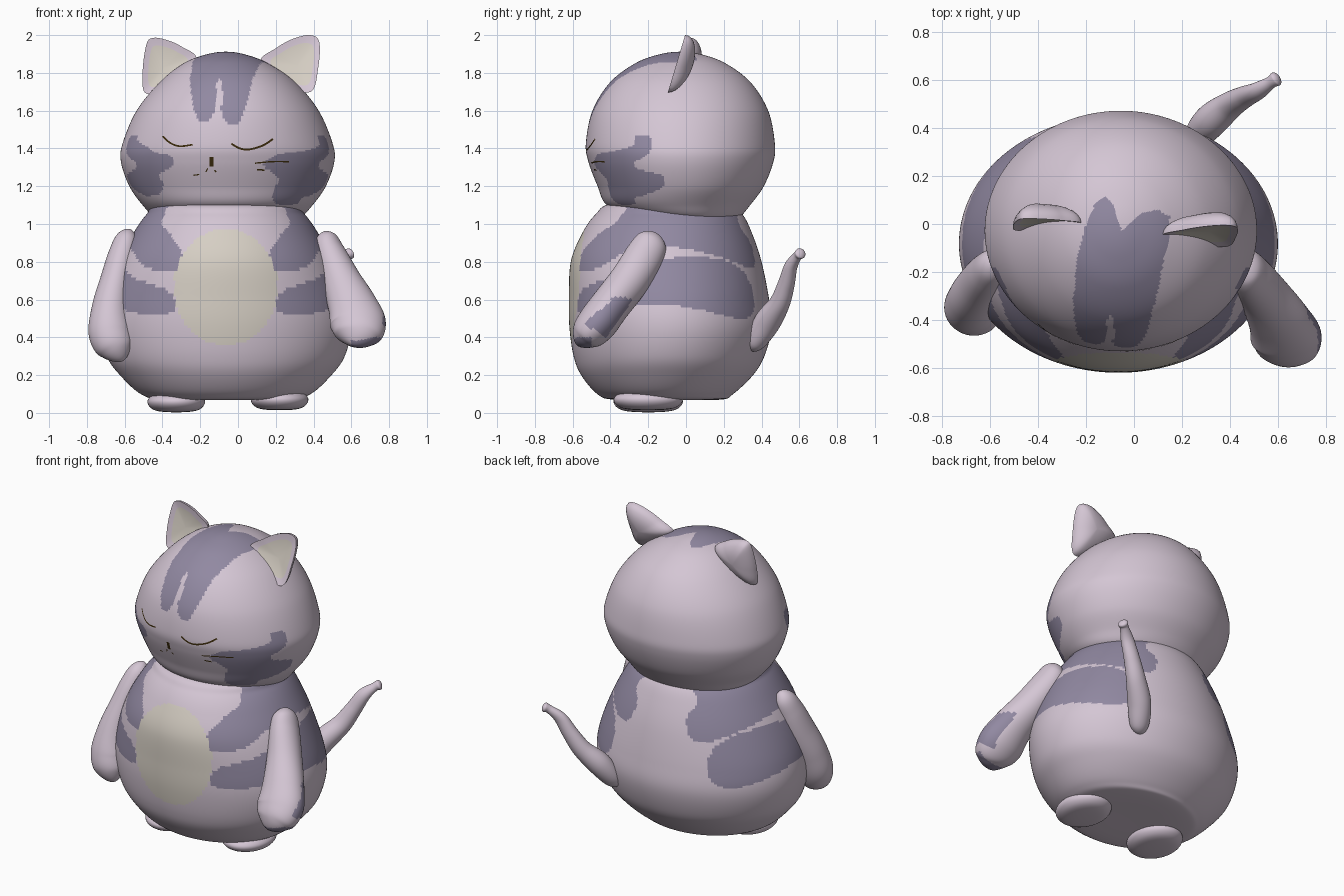
import bpy, bmesh, math
from mathutils import Vector

if "Cube" in bpy.data.objects:
    bpy.data.objects.remove(bpy.data.objects["Cube"])


def material(name, rgb):
    m = bpy.data.materials.new(name)
    m.diffuse_color = (*rgb, 1)
    m.use_nodes = True
    m.node_tree.nodes["Principled BSDF"].inputs["Base Color"].default_value = m.diffuse_color
    return m


FUR = material("mauve_fur", (0.66, 0.565, 0.66))
STRIPE = material("grey_violet_stripe", (0.285, 0.25, 0.36))
CREAM = material("cream", (0.67, 0.62, 0.55))
BROWN = material("dark_brown", (0.045, 0.025, 0.004))


def inside(poly, u, v):
    hit = False
    for (x1, y1), (x2, y2) in zip(poly, poly[1:] + poly[:1]):
        if (y1 > v) != (y2 > v) and u < (x2 - x1) * (v - y1) / (y2 - y1) + x1:
            hit = not hit
    return hit


def catmull(a, b, c, d, t):
    return tuple(0.5 * (2 * q + (r - p) * t + (2 * p - 5 * q + 4 * r - s) * t * t
                        + (3 * q - p - 3 * r + s) * t ** 3) for p, q, r, s in zip(a, b, c, d))


def smooth_closed(poly, steps):
    n = len(poly)
    return [catmull(poly[i - 1], poly[i], poly[(i + 1) % n], poly[(i + 2) % n], k / steps)
            for i in range(n) for k in range(steps)]


def smooth_sections(secs, steps):
    """Sections are (x, y, z, radius_u, radius_v); both ends close in round caps."""
    flip = lambda s: (*s[:3], -s[3], -s[4])
    p = [flip(secs[1])] + secs + [flip(secs[-2])]
    out = [catmull(*p[i:i + 4], k / steps) for i in range(len(secs) - 1) for k in range(steps)]
    return out + [secs[-1]]


def make_object(name, bm, mats, paint=None):
    bmesh.ops.recalc_face_normals(bm, faces=bm.faces)
    if paint:
        for f in bm.faces:
            f.material_index = paint(f.calc_center_median(), f.normal)
    me = bpy.data.meshes.new(name)
    bm.to_mesh(me)
    bm.free()
    for m in mats:
        me.materials.append(m)
    ob = bpy.data.objects.new(name, me)
    bpy.context.collection.objects.link(ob)
    return ob


def skin(bm, rings):
    n = len(rings[0])
    vs = [[bm.verts.new(p) for p in r] for r in rings]
    for a, b in zip(vs, vs[1:]):
        for i in range(n):
            bm.faces.new((a[i], a[(i + 1) % n], b[(i + 1) % n], b[i]))
    return vs


def loft(name, secs, steps, sides, mats, paint=None, upright=False):
    s = smooth_sections(secs, steps)
    pos = [Vector(q[:3]) for q in s]
    rings = []
    for i, q in enumerate(s):
        t = Vector((0, 0, 1)) if upright else (pos[min(i + 1, len(s) - 1)] - pos[max(i - 1, 0)]).normalized()
        u = Vector((1, 0, 0))
        u = (u - t * u.dot(t)).normalized()
        v = t.cross(u)
        rings.append([pos[i] + u * q[3] * math.cos(a) + v * q[4] * math.sin(a)
                      for a in (2 * math.pi * k / sides for k in range(sides))])
    bm = bmesh.new()
    vs = skin(bm, rings)
    bm.faces.new(vs[0])
    bm.faces.new(vs[-1])
    return make_object(name, bm, mats, paint)


# Body: pear with paired side stripes and an oval belly
MID = -0.065
upper_band = smooth_closed([(-.57, .76), (-.55, .85), (-.46, .95), (-.36, 1.02), (-.2, 1.2), (.2, 1.2),
                            (.28, 1.0), (.34, .9), (.365, .79), (.33, .77), (.2, .82), (.05, .86),
                            (-.1, .88), (-.3, .86), (-.42, .79), (-.52, .75)], 4)
lower_band = smooth_closed([(-.575, .57), (-.54, .66), (-.4, .72), (-.25, .8), (-.1, .82), (.15, .82),
                            (.28, .77), (.35, .66), (.355, .53), (.28, .5), (.1, .54), (-.1, .575),
                            (-.3, .57), (-.45, .53), (-.55, .52)], 4)


def paint_body(c, n):
    if c.y < -.2 and ((c.x - MID) / .275) ** 2 + ((c.z - .665) / .308) ** 2 < 1:
        return 2
    return int(inside(upper_band, c.y, c.z) or inside(lower_band, c.y, c.z))


loft("body", [(MID, -.1, .068, .001, .001), (MID, -.1, .07, .33, .28), (MID, -.11, .10, .45, .36),
              (MID, -.1, .2, .56, .455), (MID, -.09, .3, .63, .505), (MID, -.082, .45, .665, .535),
              (MID, -.09, .6, .645, .53), (MID, -.105, .8, .57, .505), (MID, -.1, .95, .49, .45),
              (MID, -.09, 1.05, .42, .39), (MID, -.08, 1.11, .35, .31), (MID, -.07, 1.14, .001, .001)],
     12, 224, [FUR, STRIPE, CREAM], paint_body, True)

# Head: rounded, wider at the cheeks, with crown and cheek markings
HX = -.055
head_secs = [(HX, .08, 1.0, .001, .001), (HX, .06, 1.008, .25, .18), (HX, 0, 1.035, .38, .285),
             (HX, -.04, 1.1, .45, .38), (HX, -.028, 1.2, .52, .44), (HX, -.027, 1.33, .565, .49),
             (HX, -.03, 1.43, .555, .5), (HX, -.03, 1.6, .482, .465), (HX, -.03, 1.75, .36, .372),
             (HX - .01, -.03, 1.85, .225, .24), (HX - .01, -.03, 1.897, .105, .115), (HX - .01, -.03, 1.912, .001, .001)]
crown_top = [(-.25, -.42), (-.25, -.3), (-.24, -.15), (-.2, 0), (-.16, .09), (-.12, .115), (-.085, .08),
             (-.07, .02), (-.05, -.03), (-.02, .0), (.03, .045), (.1, .06), (.15, .03), (.145, -.05),
             (.12, -.17), (.09, -.32), (.07, -.42)]
crown_front = [(.09, 1.81), (.06, 1.7), (.035, 1.6), (.01, 1.54), (-.03, 1.525), (-.07, 1.54), (-.09, 1.6),
               (-.082, 1.68), (-.083, 1.75), (-.097, 1.775), (-.112, 1.75), (-.12, 1.65), (-.133, 1.57),
               (-.16, 1.535), (-.2, 1.54), (-.235, 1.6), (-.25, 1.7), (-.257, 1.81)]
cheek_side = smooth_closed([(-.6, 1.3), (-.4, 1.42), (-.25, 1.47), (-.185, 1.45), (-.2, 1.37), (-.28, 1.325),
                            (-.25, 1.29), (-.13, 1.26), (-.115, 1.21), (-.17, 1.17), (-.3, 1.13), (-.44, 1.08)], 4)
cheek_right = smooth_closed([(.55, 1.5), (.48, 1.46), (.4, 1.4), (.3, 1.38), (.2, 1.365), (.135, 1.31), (.2, 1.26),
                             (.21, 1.22), (.18, 1.15), (.22, 1.1), (.33, 1.11), (.42, 1.13), (.6, 1.1)], 4)
cheek_left = smooth_closed([(-.66, 1.5), (-.58, 1.47), (-.5, 1.42), (-.43, 1.375), (-.36, 1.365), (-.345, 1.31),
                            (-.42, 1.26), (-.395, 1.21), (-.42, 1.155), (-.5, 1.165), (-.56, 1.15), (-.7, 1.15)], 4)


def paint_head(c, n):
    if c.z > 1.78:
        return int(inside(crown_top, c.x, c.y))
    if c.z > 1.51:
        return int(c.y < -.1 and inside(crown_front, c.x, c.z))
    if c.y > -.27:
        return int(inside(cheek_side, c.y, c.z))
    return int(inside(cheek_right if c.x > HX else cheek_left, c.x, c.z))


loft("head", head_secs, 12, 224, [FUR, STRIPE], paint_head, True)

# Face lines: thin strips lying on the front of the head
head_fine = smooth_sections(head_secs, 12)


def on_face(x, z):
    a, b = next((a, b) for a, b in zip(head_fine, head_fine[1:]) if a[2] <= z <= b[2])
    t = (z - a[2]) / (b[2] - a[2])
    cx, cy, _, rx, ry = (p + (q - p) * t for p, q in zip(a, b))
    return Vector((x, cy - ry * math.sqrt(max(0, 1 - ((x - cx) / rx) ** 2)) - .003, z))


def face_line(name, pts, width):
    ext = [pts[0]] + pts + [pts[-1]]
    path = [catmull(*ext[i:i + 4], k / 8) for i in range(len(pts) - 1) for k in range(8)] + [pts[-1]]
    bm = bmesh.new()
    rows = []
    for i, (x, z) in enumerate(path):
        a, b = path[max(i - 1, 0)], path[min(i + 1, len(path) - 1)]
        d = Vector((b[0] - a[0], b[1] - a[1])).normalized() * width / 2
        rows.append([bm.verts.new(on_face(x + s * -d.y, z + s * d.x)) for s in (1, -1)])
    for a, b in zip(rows, rows[1:]):
        bm.faces.new((a[0], a[1], b[1], b[0]))
    ob = make_object(name, bm, [BROWN])
    if ob.data.polygons[0].normal.y > 0:
        ob.data.flip_normals()


face_line("right_eye", [(-.035, 1.425), (.01, 1.4), (.06, 1.395), (.13, 1.415), (.185, 1.45)], .01)
face_line("left_eye", [(-.4, 1.465), (-.36, 1.43), (-.31, 1.412), (-.24, 1.42)], .009)
face_line("nose", [(-.14, 1.355), (-.14, 1.33), (-.14, 1.305)], .022)
face_line("mouth_left", [(-.235, 1.258), (-.205, 1.262)], .006)
face_line("mouth_middle", [(-.17, 1.275), (-.16, 1.295)], .006)
face_line("mouth_right", [(-.125, 1.285), (-.115, 1.275)], .006)
face_line("whisker_upper", [(.09, 1.322), (.18, 1.33), (.27, 1.33)], .007)
face_line("whisker_lower", [(.1, 1.288), (.14, 1.285)], .008)


# Ears: shallow cream dish in front, rounded shell behind
def ear(name, outline, centre, y_tip, slope, bulge):
    rim = smooth_closed(outline, 8)
    plane = lambda z: y_tip + slope * (z - 2)

    def ring(s, depth):
        pts = [(centre[0] + (x - centre[0]) * s, centre[1] + (z - centre[1]) * s) for x, z in rim]
        return [Vector((x, plane(z) + depth, z)) for x, z in pts]

    front = [ring(s, .02 * (1 - s * s)) for s in (.02, .2, .4, .6, .74, .88, 1)]
    back = [ring(s, bulge * math.sqrt(1 - s * s)) for s in (.98, .92, .8, .6, .4, .2, .02)]
    bm = bmesh.new()
    vs = skin(bm, front + back)
    bm.faces.new(vs[0])
    bm.faces.new(vs[-1])
    n = len(rim)
    ob = make_object(name, bm, [FUR, CREAM])
    for p in ob.data.polygons:
        if p.index < 4 * n or p.index == 13 * n:
            p.material_index = 1


ear("right_ear", [(.12, 1.86), (.2, 1.93), (.29, 1.98), (.38, 2.0), (.43, 1.965), (.425, 1.83), (.385, 1.7),
                  (.24, 1.74)], (.315, 1.84), -.005, .3, .09)
ear("left_ear", [(-.22, 1.87), (-.3, 1.94), (-.38, 1.975), (-.45, 1.985), (-.485, 1.95), (-.505, 1.8),
                 (-.485, 1.69), (-.34, 1.73)], (-.39, 1.83), .025, .17, .085)

# Arms: flattened limbs reaching forward; the right one has a band and a tip mark
arm_band = [(-.54, .47), (-.4, .61), (-.34, .615), (-.28, .6), (-.42, .4)]


def paint_arm(c, n):
    band = n.x > -.2 and n.z < .45 and inside(arm_band, c.y, c.z)
    tip = c.y < -.5 and c.z < .4 and n.z < -.3 and n.x > -.4
    return int(band or tip)


loft("right_arm", [(.455, -.165, .955, .001, .001), (.465, -.18, .92, .06, .075), (.485, -.215, .84, .085, .1),
                   (.545, -.3, .70, .105, .105), (.605, -.4, .57, .13, .105), (.635, -.475, .47, .148, .105),
                   (.625, -.535, .405, .115, .08), (.61, -.575, .36, .001, .001)], 10, 64, [FUR, STRIPE], paint_arm)
loft("left_arm", [(-.57, -.15, .97, .001, .001), (-.585, -.165, .93, .055, .06), (-.61, -.2, .84, .075, .085),
                  (-.645, -.25, .70, .085, .1), (-.675, -.31, .55, .1, .105), (-.675, -.355, .42, .115, .105),
                  (-.64, -.385, .335, .09, .08), (-.61, -.4, .275, .001, .001)], 10, 64, [FUR])

# Tail: curling up and outward with a slightly flared tip
loft("tail", [(.25, .34, .33, .001, .001), (.265, .365, .37, .055, .05), (.32, .43, .48, .07, .07),
              (.4, .495, .58, .06, .055), (.46, .53, .68, .05, .045), (.515, .555, .775, .042, .035),
              (.57, .59, .83, .027, .025), (.595, .607, .845, .03, .028), (.605, .613, .85, .001, .001)], 10, 40, [FUR])

# Feet: flat rounded pads
for name, x, z in (("right_foot", .22, .066), ("left_foot", -.327, .055)):
    loft(name, [(x, -.2, z - .052, .001, .001), (x, -.2, z - .045, .1, .12), (x, -.2, z - .02, .143, .172),
                (x, -.2, z + .015, .15, .18), (x, -.2, z + .045, .11, .13), (x, -.2, z + .055, .001, .001)],
         6, 48, [FUR], None, True)

# Smooth shading with crisp ear rims
for ob in bpy.context.collection.objects:
    ob.select_set(True)
    bpy.context.view_layer.objects.active = ob
bpy.ops.object.shade_smooth_by_angle(angle=math.radians(40))
